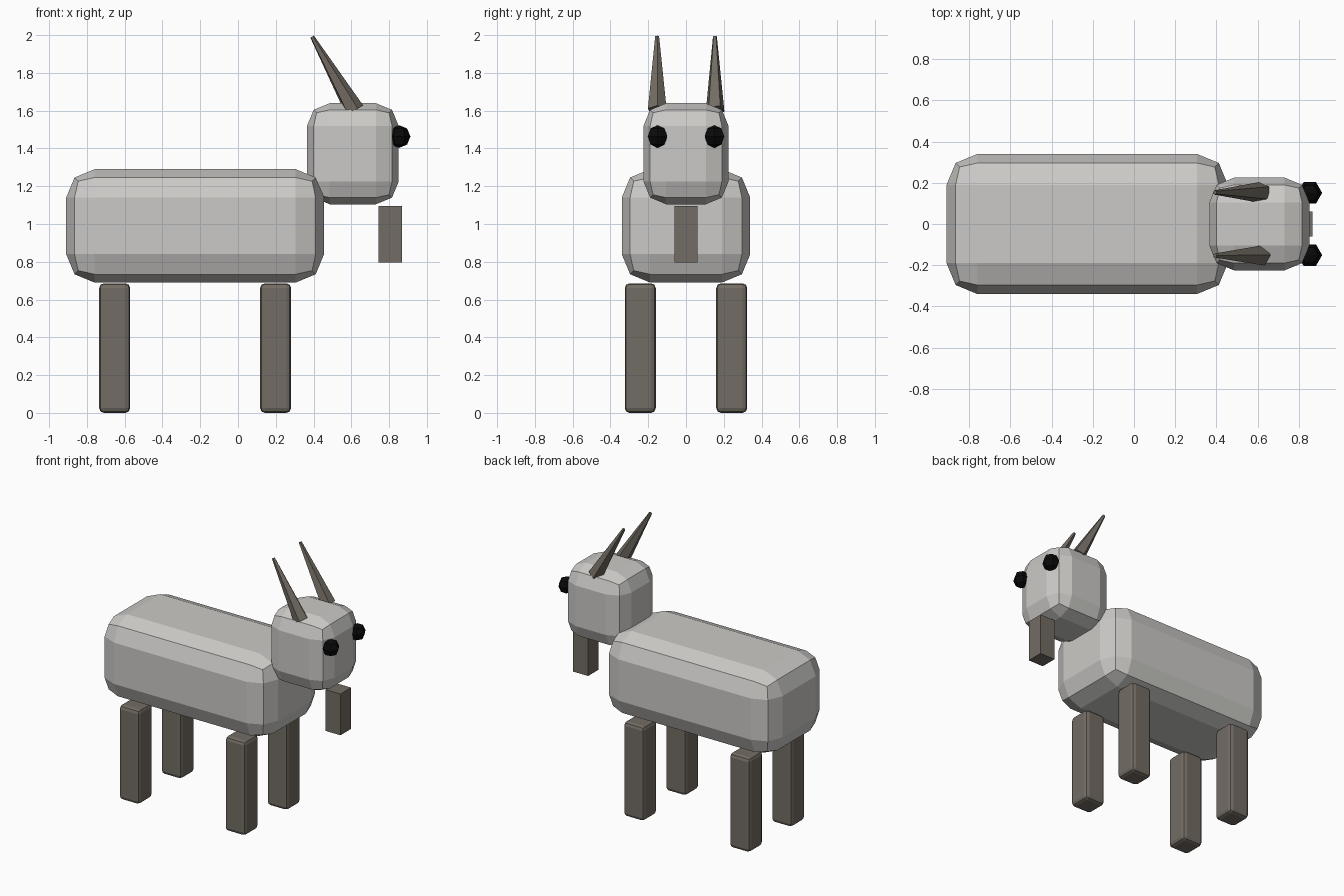
import bpy
import bmesh
import math
from mathutils import Matrix

old = bpy.data.objects.get("Cube")
if old:
    bpy.data.objects.remove(old, do_unlink=True)


def material(name, color):
    mat = bpy.data.materials.new(name)
    mat.use_nodes = True
    mat.diffuse_color = (*color, 1)
    mat.node_tree.nodes["Principled BSDF"].inputs["Base Color"].default_value = (*color, 1)
    return mat


WOOL = material("pale grey wool", (0.6, 0.59, 0.57))
HORN = material("dark brown grey", (0.17, 0.15, 0.125))
BLACK = material("black", (0.003, 0.003, 0.003))


def add_object(name, bm, mat):
    mesh = bpy.data.meshes.new(name)
    bm.to_mesh(mesh)
    bm.free()
    mesh.materials.append(mat)
    obj = bpy.data.objects.new(name, mesh)
    bpy.context.collection.objects.link(obj)
    return obj


def box(name, center, size, mat, bevel=0):
    bm = bmesh.new()
    bmesh.ops.create_cube(bm, size=1, matrix=Matrix.Translation(center) @ Matrix.Diagonal((*size, 1)))
    obj = add_object(name, bm, mat)
    if bevel:
        mod = obj.modifiers.new("rounded edges", "BEVEL")
        mod.width = bevel
        mod.segments = 2
    return obj


# Body, head and beard
box("body", (-0.227, 0, 0.99), (1.365, 0.68, 0.6), WOOL, 0.15)
box("head", (0.608, 0, 1.372), (0.485, 0.45, 0.535), WOOL, 0.12)
box("beard", (0.806, 0, 0.945), (0.122, 0.122, 0.3), HORN)

for side, y in (("left", 1), ("right", -1)):
    # Legs
    for end, x in (("front", 0.199), ("back", -0.653)):
        box(f"{end}_{side}_leg", (x, y * 0.242, 0.343), (0.164, 0.164, 0.686), HORN, 0.025)

    # Swept-back tapered horns
    bm = bmesh.new()
    place = Matrix.Translation((0.505, y * 0.153, 1.797)) @ Matrix.Rotation(math.radians(-30), 4, "Y")
    bmesh.ops.create_cone(bm, cap_ends=True, segments=5, radius1=0.052, radius2=0.011,
                          depth=0.45, matrix=place @ Matrix.Rotation(math.radians(15 * y), 4, "Z"))
    add_object(f"{side}_horn", bm, HORN)

    # Eyes
    bm = bmesh.new()
    bmesh.ops.create_uvsphere(bm, u_segments=6, v_segments=4, radius=0.06,
                              matrix=Matrix.Translation((0.853, y * 0.151, 1.463))
                              @ Matrix.Rotation(math.radians(90), 4, "Z"))
    add_object(f"{side}_eye", bm, BLACK)
